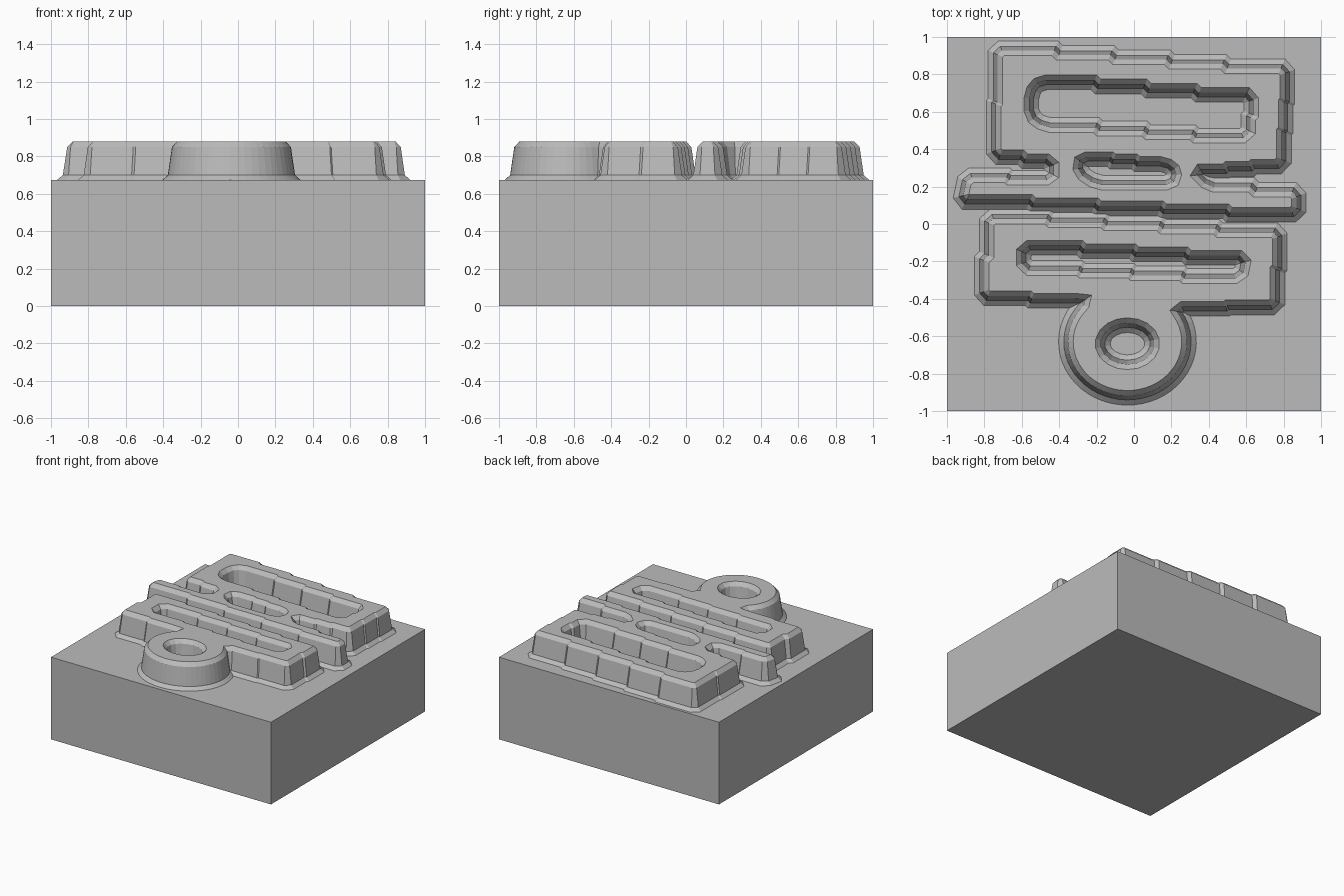
import bpy, bmesh, math
from mathutils import Vector

cube = bpy.data.objects.get("Cube")
if cube:
    bpy.data.objects.remove(cube)

BASE_TOP = 0.675
CHAMFER = 0.03
# wall profile: (distance inward from the outline, height)
WALL = [(-0.04, BASE_TOP), (-0.012, 0.7), (0.01, 0.85), (0.038, 0.88)]

grey = bpy.data.materials.new("stone_grey")
grey.use_nodes = True
COLOUR = (0.5, 0.5, 0.5, 1)
grey.diffuse_color = COLOUR
grey.node_tree.nodes["Principled BSDF"].inputs["Base Color"].default_value = COLOUR


def add_object(name, bm):
    mesh = bpy.data.meshes.new(name)
    bm.to_mesh(mesh)
    bm.free()
    mesh.materials.append(grey)
    obj = bpy.data.objects.new(name, mesh)
    bpy.context.collection.objects.link(obj)
    return obj


def arc(cx, cy, rx, ry, start, end, count):
    """Corner points along an elliptical arc, angles in degrees."""
    angles = [math.radians(start + (end - start) * i / (count - 1)) for i in range(count)]
    return [(cx + rx * math.cos(a), cy + ry * math.sin(a), 0) for a in angles]


def stepped_outline(corners):
    """Corners are (x, y, jogs): chamfer each and step the edge that follows."""
    points = []
    for i, (x, y, jogs) in enumerate(corners):
        a = Vector((x, y))
        b = Vector(corners[(i + 1) % len(corners)][:2])
        trim = (b - a).normalized() * min(CHAMFER, (b - a).length / 4)
        a, b = a + trim, b - trim
        points.append(a)
        d = b - a
        main = 0 if abs(d.x) > abs(d.y) else 1
        level = a.copy()
        for k in range(1, jogs + 1):
            # flat run up to the jog, then a diagonal to the next level
            half = math.copysign(abs(d[1 - main]) / jogs / 2, d[main])
            for side in (-1, 1):
                p = level.copy()
                p[main] = a[main] + d[main] * k / (jogs + 1) + side * half
                if side > 0:
                    p[1 - main] = a[1 - main] + d[1 - main] * k / jogs
                points.append(p)
            level = points[-1]
        points.append(b)
    return points


def offset(points, distance):
    """Mitred offset to the left of the direction of travel."""
    result = []
    for i, p in enumerate(points):
        e1 = (p - points[i - 1]).normalized()
        e2 = (points[(i + 1) % len(points)] - p).normalized()
        n1, n2 = Vector((-e1.y, e1.x)), Vector((-e2.y, e2.x))
        result.append(p + (n1 + n2) * distance / max(0.4, 1 + n1.dot(n2)))
    return result


def raised_shape(name, outer, holes):
    bm = bmesh.new()
    rim = []
    for index, corners in enumerate([outer] + holes):
        pts = stepped_outline(corners)
        area = sum(pts[i - 1].cross(p) for i, p in enumerate(pts))
        if (area > 0) == (index > 0):
            pts.reverse()
        rings = [[bm.verts.new((*p, z)) for p in offset(pts, d)] for d, z in WALL]
        for low, high in zip(rings, rings[1:]):
            for i in range(len(pts)):
                bm.faces.new((low[i - 1], low[i], high[i], high[i - 1]))
        top = rings[-1]
        rim += [bm.edges.get((top[i - 1], top[i])) for i in range(len(top))]
    cap = bmesh.ops.triangle_fill(bm, edges=rim, use_beauty=True, normal=(0, 0, 1))
    for f in cap["geom"]:
        if isinstance(f, bmesh.types.BMFace) and f.normal.z < 0:
            f.normal_flip()
    return add_object(name, bm)


# square block
bm = bmesh.new()
bmesh.ops.create_cube(bm, size=1)
bmesh.ops.scale(bm, vec=(2, 2, BASE_TOP), verts=bm.verts)
bmesh.ops.translate(bm, vec=(0, 0, BASE_TOP / 2), verts=bm.verts)
add_object("base_block", bm)

# rear relief: wide frame joined to a long bar by two short bridges
rear_outline = [
    (-0.74, 0.94, 4), (0.82, 0.84, 2), (0.8, 0.31, 2), (0.33, 0.28, 0),
    (0.4, 0.21, 1), (0.88, 0.18, 0), (0.88, 0.05, 4), (-0.93, 0.12, 0),
    (-0.9, 0.26, 1), (-0.44, 0.245, 0), (-0.44, 0.335, 1), (-0.75, 0.36, 1)]
rear_slot = [(-0.5, 0.76, 3), (0.63, 0.69, 1), (0.61, 0.47, 3), (-0.48, 0.53, 0),
             (-0.55, 0.58, 0), (-0.55, 0.7, 0)]
bridge_slot = [(-0.28, 0.35, 2), (0.17, 0.32, 0), (0.22, 0.28, 0), (0.2, 0.22, 0),
               (-0.2, 0.22, 0), (-0.29, 0.28, 0)]
raised_shape("rear_relief", rear_outline, [rear_slot, bridge_slot])

# front relief: slotted frame with a ring at its front
front_outline = [(-0.785, 0.04, 4), (0.78, -0.035, 1), (0.765, -0.445, 1)]
front_outline += arc(-0.035, -0.63, 0.33, 0.3, 36, -226, 20)
front_outline += [(-0.3, -0.41, 1), (-0.815, -0.395, 1)]
front_slot = [(-0.59, -0.125, 3), (0.59, -0.18, 0), (0.57, -0.28, 3), (-0.59, -0.235, 0)]
ring_hole = arc(-0.035, -0.64, 0.14, 0.105, 20, 340, 9)
raised_shape("front_relief", front_outline, [front_slot, ring_hole])
